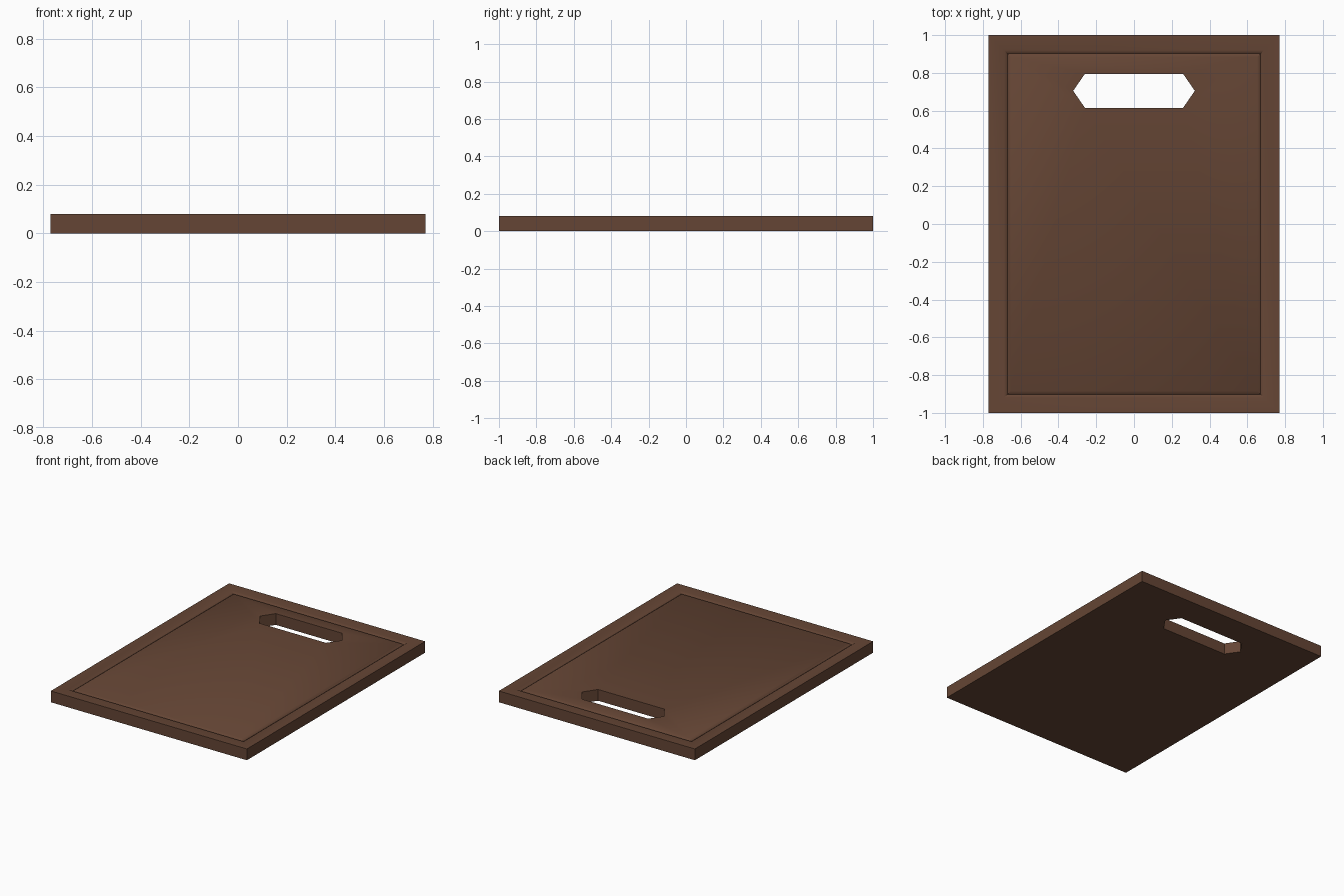
import bpy, bmesh, math

if "Cube" in bpy.data.objects:
    bpy.data.objects.remove(bpy.data.objects["Cube"])

bm = bmesh.new()


def ring(points, z):
    verts = [bm.verts.new((x, y, z)) for x, y in points]
    edges = [bm.edges.new((verts[i], verts[(i + 1) % len(verts)])) for i in range(len(verts))]
    return verts, edges


def rect(hx, hy, z):
    return ring([(-hx, -hy), (hx, -hy), (hx, hy), (-hx, hy)], z)


def walls(a, b):
    n = len(a[0])
    for i in range(n):
        j = (i + 1) % n
        bm.faces.new((a[0][i], a[0][j], b[0][j], b[0][i]))


T = 0.08
hexagon = [(-0.322, 0.705), (-0.26, 0.615), (0.26, 0.615),
           (0.322, 0.705), (0.26, 0.795), (-0.26, 0.795)]

# Outer side, rim, V-shaped juice groove, inner panel border
rings = [rect(0.77, 1.0, 0), rect(0.77, 1.0, T), rect(0.688, 0.92, T),
         rect(0.67, 0.902, T - 0.013), rect(0.652, 0.884, T)]
for a, b in zip(rings, rings[1:]):
    walls(a, b)

# Hand hole through the board
hole_low, hole_high = ring(hexagon, 0), ring(hexagon, T)
walls(hole_high, hole_low)

# Top panel and underside, each filled around the hole
for outer, inner in ((rings[-1], hole_high), (rings[0], hole_low)):
    bmesh.ops.triangle_fill(bm, use_beauty=True, edges=outer[1] + inner[1])

bmesh.ops.recalc_face_normals(bm, faces=bm.faces)
mesh = bpy.data.meshes.new("cutting_board")
bm.to_mesh(mesh)
bm.free()
board = bpy.data.objects.new("cutting_board", mesh)
bpy.context.collection.objects.link(board)

# Dark wood colour
wood = bpy.data.materials.new("dark_wood")
wood.diffuse_color = (0.13, 0.06, 0.035, 1)
wood.use_nodes = True
wood.node_tree.nodes["Principled BSDF"].inputs["Base Color"].default_value = wood.diffuse_color
mesh.materials.append(wood)

# Soft groove, crisp outer edges
bpy.context.view_layer.objects.active = board
board.select_set(True)
bpy.ops.object.shade_smooth_by_angle(angle=math.radians(45))
